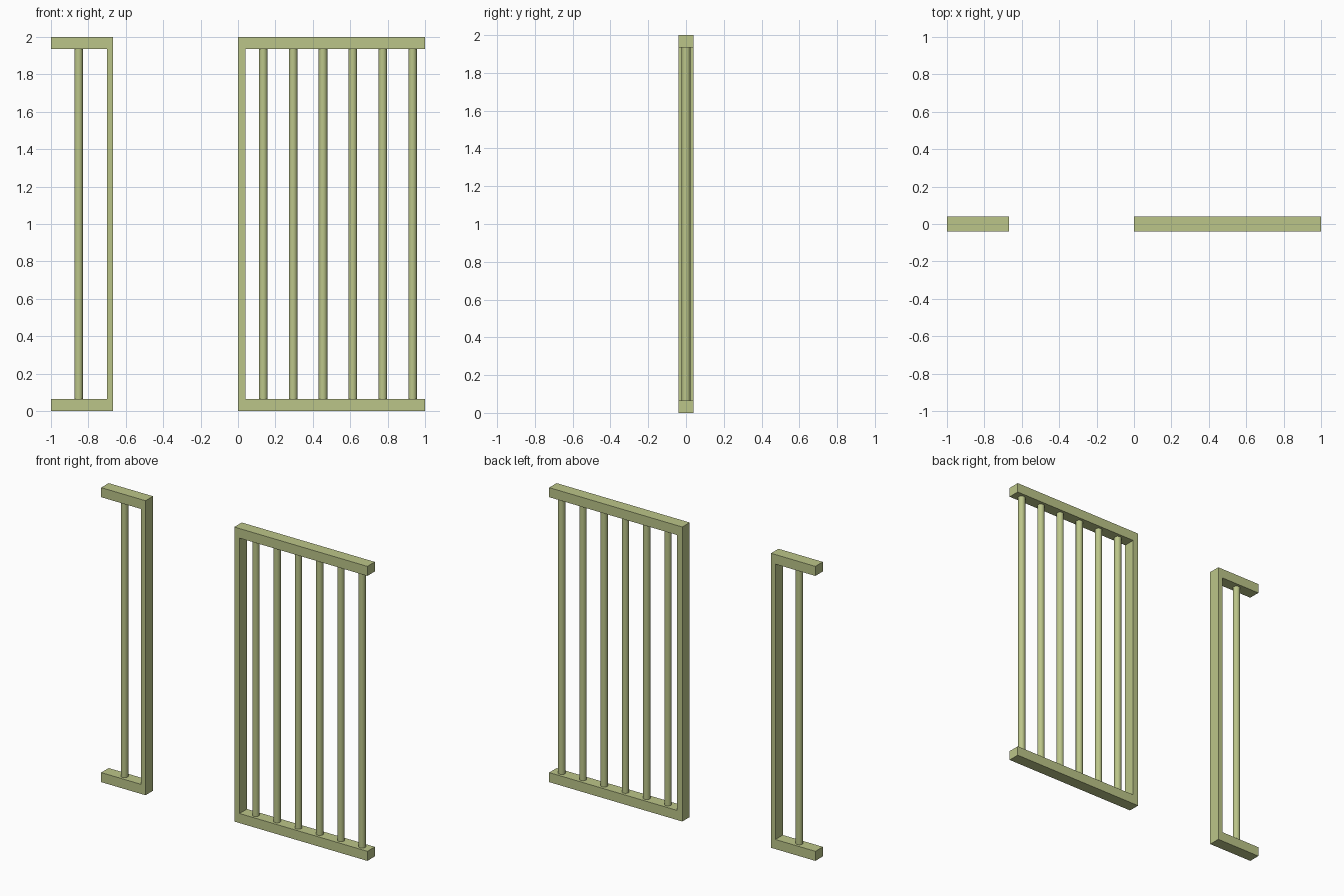
import bpy, bmesh

if "Cube" in bpy.data.objects:
    bpy.data.objects.remove(bpy.data.objects["Cube"])

mat = bpy.data.materials.new("olive_paint")
mat.diffuse_color = (0.50, 0.56, 0.25, 1)
mat.use_nodes = True
mat.node_tree.nodes["Principled BSDF"].inputs["Base Color"].default_value = mat.diffuse_color

HEIGHT, RAIL, DEPTH = 2.0, 0.065, 0.04


def frame(name, x_post, x_end, post_w):
    """C-shaped frame: two rails joined by one post, extruded through y."""
    d = 1 if x_end > x_post else -1
    xi = x_post + d * post_w
    outline = [(x_post, 0), (x_end, 0), (x_end, RAIL), (xi, RAIL),
               (xi, HEIGHT - RAIL), (x_end, HEIGHT - RAIL),
               (x_end, HEIGHT), (x_post, HEIGHT)]
    bm = bmesh.new()
    face = bm.faces.new([bm.verts.new((x, -DEPTH, z)) for x, z in outline])
    ext = bmesh.ops.extrude_face_region(bm, geom=[face])
    moved = [v for v in ext["geom"] if isinstance(v, bmesh.types.BMVert)]
    bmesh.ops.translate(bm, verts=moved, vec=(0, 2 * DEPTH, 0))
    bmesh.ops.recalc_face_normals(bm, faces=bm.faces)
    me = bpy.data.meshes.new(name)
    bm.to_mesh(me)
    bm.free()
    me.materials.append(mat)
    bpy.context.collection.objects.link(bpy.data.objects.new(name, me))


def bar(name, x):
    """Round upright bar between the rails."""
    bpy.ops.mesh.primitive_cylinder_add(vertices=16, radius=0.023,
                                        depth=HEIGHT - 2 * RAIL,
                                        location=(x, 0, HEIGHT / 2))
    ob = bpy.context.object
    ob.name = name
    ob.data.materials.append(mat)
    bpy.ops.object.shade_smooth_by_angle()


# Frames either side of the doorway
frame("wide_frame", 0.0, 1.0, 0.04)
frame("narrow_frame", -0.667, -1.0, 0.033)

# Bars
for i in range(6):
    bar(f"wide_bar_{i + 1}", 0.135 + 0.1597 * i)
bar("narrow_bar", -0.852)
